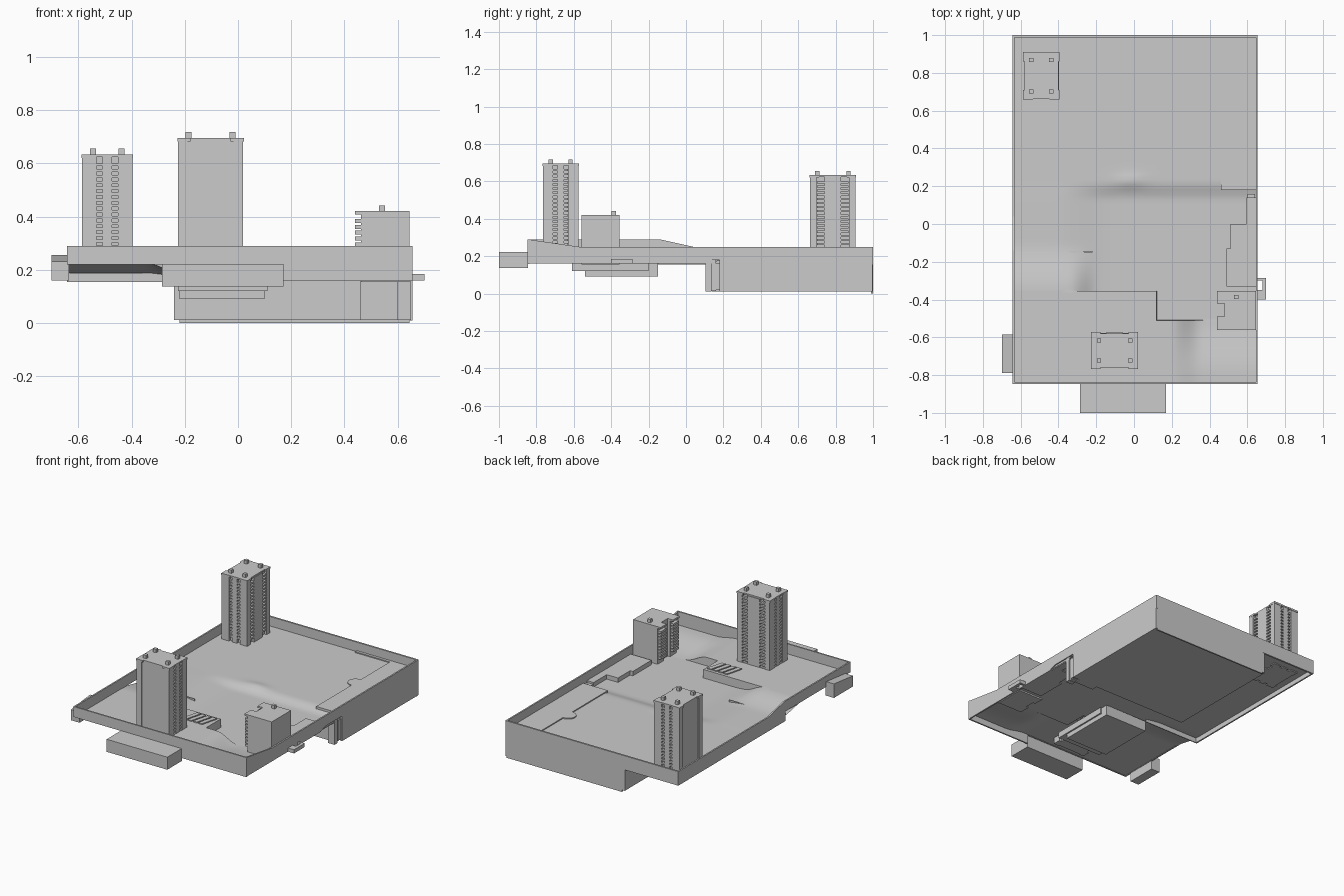
import bpy, bmesh, math
from mathutils import Matrix


def finish(name, bm, matrix=None):
    bmesh.ops.recalc_face_normals(bm, faces=bm.faces)
    me = bpy.data.meshes.new(name)
    bm.to_mesh(me)
    bm.free()
    ob = bpy.data.objects.new(name, me)
    bpy.context.collection.objects.link(ob)
    if matrix:
        ob.matrix_world = matrix
    return ob


def boxes(name, items, matrix=None):
    """One object made of boxes given as (x0, x1, y0, y1, z0, z1)."""
    bm = bmesh.new()
    for x0, x1, y0, y1, z0, z1 in items:
        m = Matrix.Translation(((x0 + x1) / 2, (y0 + y1) / 2, (z0 + z1) / 2))
        bmesh.ops.create_cube(bm, size=1, matrix=m @ Matrix.Diagonal((x1 - x0, y1 - y0, z1 - z0, 1)))
    return finish(name, bm, matrix)


def prism(name, pts, a, b, axis='z'):
    """Extrude a polygon along z (points x,y), x (points y,z) or y (points x,z)."""
    bm = bmesh.new()
    place = {'z': lambda p, t: (p[0], p[1], t),
             'x': lambda p, t: (t, p[0], p[1]),
             'y': lambda p, t: (p[0], t, p[1])}[axis]
    lo = [bm.verts.new(place(p, a)) for p in pts]
    hi = [bm.verts.new(place(p, b)) for p in pts]
    bm.faces.new(lo)
    bm.faces.new(hi)
    for i in range(len(pts)):
        j = (i + 1) % len(pts)
        bm.faces.new((lo[i], lo[j], hi[j], hi[i]))
    return finish(name, bm)


def ramp(a, b, v):
    t = max(0, min(1, (v - a) / (b - a)))
    return t * t * (3 - 2 * t)


# Terrain: lower court, raised front plaza with retaining edges, back lawn
def height(x, y):
    z = 0.165 + 0.022 * ramp(-0.1, -0.4, x)
    z += (0.186 - z) * ramp(0.13, 0.22, y)
    if x < 0.12:
        w = 1 if y < -0.355 else ramp(-0.1, -0.356, y) * ramp(-0.2, -0.34, x)
    else:
        w = 1 - ramp(0.2, 0.36, x) * (1 - 0.6 * ramp(-0.5, -0.8, y)) if y < -0.51 else 0
    z += (0.222 - z) * w
    return z + 0.01 * math.exp(-((x + 0.02) / 0.08) ** 2 - ((y - 0.23) / 0.03) ** 2)


def lines(a, b, n, extra):
    cuts = [e + d for e in extra for d in (-0.0005, 0.0005)]
    return sorted([a + (b - a) * i / n for i in range(n + 1)] + cuts)


bm = bmesh.new()
xs = lines(-0.64, 0.65, 50, [0.12])
ys = lines(-0.84, 0.995, 70, [-0.355, -0.51])
grid = [[bm.verts.new((x, y, height(x, y))) for x in xs] for y in ys]
for r, s in zip(grid, grid[1:]):
    for i in range(len(xs) - 1):
        bm.faces.new((r[i], r[i + 1], s[i + 1], s[i]))
terrain = finish("terrain", bm)
bpy.context.view_layer.objects.active = terrain
terrain.select_set(True)
bpy.ops.object.shade_smooth_by_angle(angle=math.radians(30))

# Perimeter walls; the skirts are shallow beside the raised plaza
prism("left_wall", [(-0.845, 0.22), (-0.15, 0.22), (-0.15, 0.155), (0.998, 0.155), (0.998, 0.25),
                    (0.04, 0.25), (-0.14, 0.29), (-0.845, 0.29)], -0.642, -0.632, 'x')
prism("right_wall", [(-0.845, 0.16), (-0.05, 0.16), (0.0, 0.18), (0.18, 0.18), (0.18, 0.01),
                     (0.998, 0.01), (0.998, 0.25), (-0.57, 0.25), (-0.845, 0.29)], 0.645, 0.655, 'x')
prism("front_wall", [(-0.642, 0.22), (0.17, 0.22), (0.17, 0.158), (0.655, 0.158),
                     (0.655, 0.29), (-0.642, 0.29)], -0.847, -0.837, 'y')
boxes("back_wall", [(-0.642, 0.655, 0.988, 1.0, 0.155, 0.25),
                    (-0.22, 0.645, 0.99, 1.0, 0.0, 0.16)])
boxes("cross_skirt", [(-0.635, -0.22, -0.15, -0.144, 0.155, 0.188)])

# Basement below the back lawn, and rooms below the plaza
boxes("basement", [(-0.24, 0.65, 0.18, 0.998, 0.012, 0.175)])
boxes("basement_porch", [(0.46, 0.6, 0.14, 0.182, 0.012, 0.16),
                         (0.6, 0.65, 0.105, 0.135, 0.012, 0.182),
                         (0.6, 0.645, 0.15, 0.182, 0.02, 0.16),
                         (0.6, 0.64, 0.13, 0.16, 0.015, 0.182)])
boxes("under_plaza_rooms", [(-0.22, 0.10, -0.54, -0.15, 0.09, 0.16),
                            (-0.225, 0.11, -0.61, -0.2, 0.12, 0.16)])

# Outside annexes
boxes("front_annex", [(-0.285, 0.17, -1.0, -0.845, 0.137, 0.222)])
prism("left_annex", [(-0.79, 0.16), (-0.585, 0.16), (-0.585, 0.255), (-0.79, 0.232)],
      -0.70, -0.635, 'x')
boxes("right_bracket", [(0.655, 0.70, -0.40, -0.35, 0.16, 0.185),
                        (0.68, 0.70, -0.35, -0.285, 0.16, 0.185),
                        (0.655, 0.68, -0.30, -0.285, 0.16, 0.185)])

# Slightly raised strip with half-round bay on the back lawn
bay = [(0.46 - 0.055 * math.sin(t), 0.61 - 0.05 * math.cos(t))
       for t in [math.pi * i / 12 for i in range(13)]]
prism("back_terrace", [(0.647, 0.18), (0.46, 0.18)] + bay +
      [(0.46, 0.97), (0.2, 0.97), (0.2, 0.99), (0.647, 0.99)], 0.172, 0.193)

# Stepped low block along the right wall
prism("side_terrace", [(0.647, 0.14), (0.595, 0.14), (0.595, 0.0), (0.51, 0.0), (0.51, -0.13),
                       (0.49, -0.13), (0.49, -0.33), (0.647, -0.33)], 0.16, 0.195)

# Slanted skylights in the plaza
for i in range(4):
    x = -0.076 + 0.04 * i
    prism(f"skylight_{i + 1}", [(x, -0.49), (x + 0.03, -0.49), (x + 0.06, -0.375), (x + 0.03, -0.375)],
          0.215, 0.229)


# High-rise towers: piers around a recessed core, with stacked balconies
def tower(name, x, y, top, turn):
    z0 = 0.18
    m = Matrix.Translation((x, y, 0)) @ Matrix.Rotation(turn, 4, 'Z')
    h = top - 0.01
    body = [(-0.105, 0.105, -0.078, 0.078, z0, h),
            (-0.09, 0.09, -0.09, -0.07, z0, h),
            (-0.045, 0.045, 0.07, 0.0945, z0, h)]
    slabs = []
    for s in (-1, 1):
        body.append((s * 0.112 - 0.009, s * 0.112 + 0.009, -0.018, 0.018, z0, h))
        for t in (-1, 1):
            cx, cy = s * 0.104, t * 0.068
            body.append((cx - 0.018, cx + 0.018, cy - 0.0275, cy + 0.0275, z0, h))
    for k in range(int((h - 0.215) / 0.022)):
        z = 0.215 + 0.022 * k
        for s in (-1, 1):
            slabs.append((s * 0.065 - 0.02, s * 0.065 + 0.02, 0.07, 0.0935, z, z + 0.011))
            for t in (-1, 1):
                slabs.append((s * 0.112 - 0.008, s * 0.112 + 0.008,
                              t * 0.029 - 0.011, t * 0.029 + 0.011, z, z + 0.011))
    roof = [(-0.123, 0.123, -0.09, 0.09, h, top)]
    for s in (-1, 1):
        for t in (-1, 1):
            cx, cy = s * 0.1, t * 0.07
            roof.append((cx - 0.025, cx + 0.025, cy - 0.027, cy + 0.027, h - 0.003, top))
            cx, cy = s * 0.083, t * 0.053
            roof.append((cx - 0.011, cx + 0.011, cy - 0.011, cy + 0.011, top, top + 0.023))
    boxes(name + "_body", body, m)
    boxes(name + "_balconies", slabs, m)
    boxes(name + "_roof", roof, m)


tower("front_tower", -0.103, -0.67, 0.695, 0)
tower("back_tower", -0.491, 0.785, 0.633, -math.pi / 2)

# Mid-rise block with balconies on its left face
boxes("mid_block", [(0.48, 0.645, -0.56, -0.355, 0.155, 0.42),
                    (0.462, 0.482, -0.56, -0.49, 0.155, 0.42),
                    (0.462, 0.482, -0.42, -0.355, 0.155, 0.42),
                    (0.44, 0.464, -0.56, -0.49, 0.408, 0.42),
                    (0.44, 0.464, -0.42, -0.355, 0.408, 0.42),
                    (0.53, 0.552, -0.397, -0.375, 0.42, 0.442)])
boxes("mid_block_balconies", [(0.44, 0.464, y, y + 0.06, 0.2 + 0.022 * k, 0.215 + 0.022 * k)
                              for k in range(9) for y in (-0.555, -0.418)])
